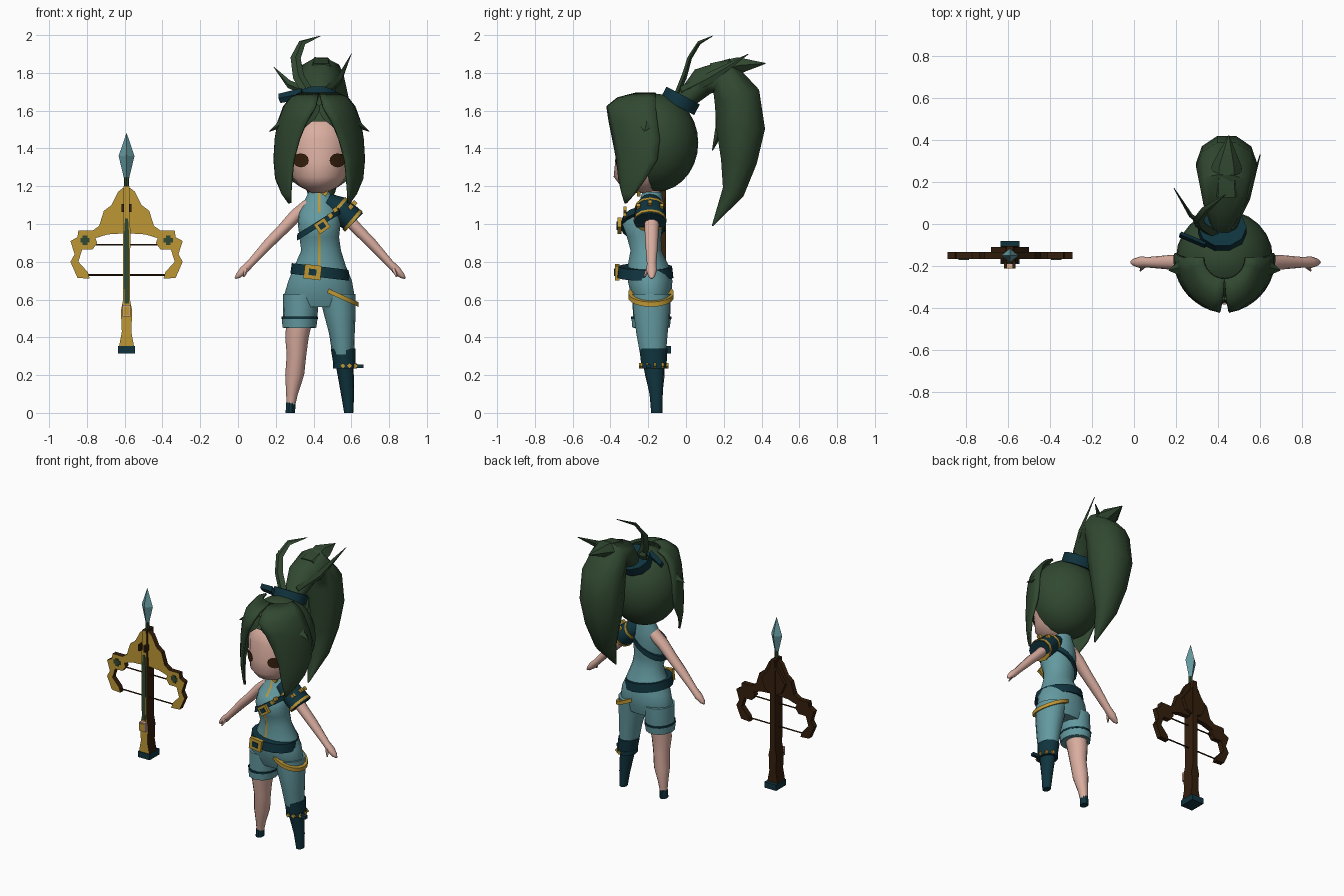
import bpy, bmesh, math
from mathutils import Vector

def material(name, rgb):
    m = bpy.data.materials.new(name)
    m.diffuse_color = (*rgb, 1)
    return m

GREEN = material("dark_green", (0.031, 0.066, 0.031))
SKIN = material("skin", (0.70, 0.42, 0.35))
BLUE = material("dusty_blue", (0.125, 0.32, 0.35))
TEAL = material("deep_teal", (0.005, 0.034, 0.048))
GOLD = material("gold", (0.51, 0.31, 0.036))
BROWN = material("dark_brown", (0.036, 0.014, 0.004))
CX = 0.43    # figure centre line
BX = -0.59   # crossbow centre line

def make(name, verts, faces, mat, angle=40, back=None):
    """Mesh object; with `back`, faces not turned to -y get that material."""
    bm = bmesh.new()
    vs = [bm.verts.new(v) for v in verts]
    for f in faces:
        bm.faces.new([vs[i] for i in f])
    bmesh.ops.recalc_face_normals(bm, faces=bm.faces)
    bm.normal_update()
    if back:
        for f in bm.faces:
            f.material_index = 0 if f.normal.y < -0.5 else 1
    me = bpy.data.meshes.new(name)
    bm.to_mesh(me)
    bm.free()
    me.materials.append(mat)
    if back:
        me.materials.append(back)
    me.shade_smooth()
    me.set_sharp_from_angle(angle=math.radians(angle))
    ob = bpy.data.objects.new(name, me)
    bpy.context.collection.objects.link(ob)
    return ob

def skin_rings(name, rings, mat, angle=40):
    n = len(rings[0])
    faces = [(k*n+i, k*n+(i+1) % n, (k+1)*n+(i+1) % n, (k+1)*n+i)
             for k in range(len(rings)-1) for i in range(n)]
    faces += [tuple(range(n)), tuple(range((len(rings)-1)*n, len(rings)*n))]
    return make(name, [v for r in rings for v in r], faces, mat, angle)

def loft(name, rows, mat, n=14, slope=0, angle=40):
    """Stack of level ellipses (z, cx, cy, rx, ry), sheared in z by slope."""
    rings = []
    for z, cx, cy, rx, ry in rows:
        a = [2*math.pi*i/n for i in range(n)]
        rings.append([(cx+rx*math.cos(t), cy+ry*math.sin(t), z+slope*rx*math.cos(t)) for t in a])
    return skin_rings(name, rings, mat, angle)

def tube(name, pts, mat, side=(1, 0, 0), n=8, angle=40):
    """Sweep along (x, y, z, a, b): a is the radius along side, b across it."""
    side, P, rings = Vector(side), [Vector(p[:3]) for p in pts], []
    for k, p in enumerate(pts):
        t = (P[min(k+1, len(P)-1)] - P[max(k-1, 0)]).normalized()
        u = (side - t*side.dot(t)).normalized()
        w = t.cross(u)
        rings.append([P[k] + u*p[3]*math.cos(2*math.pi*i/n) + w*p[4]*math.sin(2*math.pi*i/n)
                      for i in range(n)])
    return skin_rings(name, rings, mat, angle)

def prism(name, outline, y0, y1, mat, back=None):
    n = len(outline)
    verts = [(x, y, z) for y in (y0, y1) for x, z in outline]
    faces = [tuple(range(n)), tuple(range(n, 2*n))]
    faces += [(i, (i+1) % n, n+(i+1) % n, n+i) for i in range(n)]
    return make(name, verts, faces, mat, 30, back)

def mirrored(half, cx):
    return [(cx+x, z) for x, z in half] + [(cx-x, z) for x, z in reversed(half)]

def box(name, c, s, mat, turn=0, back=None):
    pts = [(-s[0], -s[2]), (s[0], -s[2]), (s[0], s[2]), (-s[0], s[2])]
    co, si = math.cos(turn), math.sin(turn)
    out = [(c[0]+x*co-z*si, c[2]+x*si+z*co) for x, z in pts]
    return prism(name, out, c[1]-s[1], c[1]+s[1], mat, back)

# ---- head
loft("face", [(1.165, CX, -.22, .04, .05), (1.2, CX, -.22, .105, .125), (1.25, CX, -.215, .145, .168),
              (1.33, CX, -.21, .165, .165), (1.45, CX, -.2, .17, .17), (1.57, CX, -.19, .13, .13)],
     SKIN, 20, angle=70)
loft("neck", [(1.08, CX, -.18, .045, .045), (1.25, CX, -.18, .045, .045)], SKIN, 10)
for s in (-1, 1):
    rim = [(s*.097+.042*math.cos(2*math.pi*i/12), 1.337+.037*math.sin(2*math.pi*i/12)) for i in range(12)]
    rim.append((s*.097, 1.337))
    rim.append((s*.145, 1.375))  # lash corner
    verts = [(CX+x, -.217-.165*math.sqrt(1-(x/.168)**2), z) for x, z in rim]
    lash = (1, 13, 2) if s > 0 else (4, 13, 5)
    make("eye", verts, [(i, (i+1) % 12, 12) for i in range(12)] + [lash], BROWN)

# ---- hair cap, open over the face
bm = bmesh.new()
bmesh.ops.create_uvsphere(bm, u_segments=24, v_segments=14, radius=1)
for v in bm.verts:
    v.co = Vector((CX+.23*v.co.x, -.16+.225*v.co.y, 1.43+.26*v.co.z))
cut = [f for f in bm.faces if f.calc_center_median().y < -.2 and f.calc_center_median().z < 1.54]
bmesh.ops.delete(bm, geom=cut, context='FACES')
me = bpy.data.meshes.new("hair_cap")
bm.to_mesh(me)
bm.free()
me.materials.append(GREEN)
me.shade_smooth()
bpy.context.collection.objects.link(bpy.data.objects.new("hair_cap", me))

# ---- side curtains of hair: (z, rx, ry, inner angle, outer angle)
rows = [(1.69, .10, .10, 0, 90), (1.665, .15, .20, 3, 90), (1.62, .185, .258, 6, 90),
        (1.54, .215, .256, 18, 92), (1.45, .23, .253, 27, 95), (1.34, .236, .25, 35, 92),
        (1.24, .232, .25, 39, 78), (1.16, .215, .25, 45, 64), (1.11, .2, .25, 50, 52)]
M = 7
for s in (-1, 1):
    verts = []
    for z, rx, ry, a0, a1 in rows:
        for j in range(M):
            t = math.radians(a0+(a1-a0)*j/(M-1))
            verts.append((CX+s*rx*math.sin(t), -.16-ry*math.cos(t), z))
    faces = [(k*M+j, k*M+j+1, (k+1)*M+j+1, (k+1)*M+j) for k in range(len(rows)-1) for j in range(M-1)]
    ob = make("hair_curtain", verts, faces, GREEN, 50)
    mod = ob.modifiers.new("thickness", 'SOLIDIFY')
    mod.thickness, mod.offset = .014, 0
    # flicked side spike and fringe lock
    tube("hair_spike", [(CX+s*.17, -.2, 1.59, .04, .02), (CX+s*.215, -.21, 1.52, .035, .016),
                        (CX+s*.265, -.22, 1.49, .002, .002)], GREEN, (0, 1, 0), 4)
    tube("fringe_lock", [(CX+s*.015, -.35, 1.63, .03, .015), (CX+s*.05, -.385, 1.575, .035, .015),
                         (CX+s*.105, -.385, 1.49, .003, .003)], GREEN, (1, 0, 0), 4)

# ---- ponytail, tie and wisps
tube("ponytail", [(.43, -.02, 1.64, .06, .05), (.43, .09, 1.755, .10, .08), (.435, .19, 1.785, .125, .105),
                  (.44, .27, 1.67, .145, .13), (.44, .29, 1.5, .145, .135), (.44, .28, 1.33, .12, .1),
                  (.44, .25, 1.17, .075, .062), (.44, .14, .99, .004, .004)], GREEN, n=10, angle=45)
tube("ponytail_flick", [(.44, .14, 1.8, .08, .06), (.44, .28, 1.84, .07, .05), (.45, .42, 1.85, .003, .003)],
     GREEN, n=6)
tube("ponytail_under_lock", [(.4, .2, 1.62, .07, .05), (.4, .18, 1.5, .06, .03), (.4, .14, 1.39, .003, .003)],
     GREEN, n=6)
tube("wisp_tall", [(.38, -.05, 1.68, .03, .015), (.32, -.01, 1.78, .03, .015), (.305, .02, 1.88, .027, .012),
                   (.34, .07, 1.96, .02, .01), (.435, .14, 1.995, .002, .002)], GREEN, n=4)
tube("wisp_left", [(.37, -.03, 1.7, .025, .012), (.27, .04, 1.74, .022, .01), (.19, .17, 1.83, .002, .002)],
     GREEN, (0, 0, 1), 4)
tube("wisp_right", [(.47, -.02, 1.7, .03, .012), (.54, .12, 1.77, .03, .012), (.6, .33, 1.9, .002, .002)],
     GREEN, (0, 0, 1), 4)
tube("hair_tie", [(.42, -.045, 1.624, .115, .105), (.42, -.015, 1.68, .115, .105)], TEAL, n=10)
tube("hair_tie_tail", [(.34, -.1, 1.69, .03, .015), (.22, -.05, 1.665, .025, .015)], TEAL, (0, 0, 1), 4)

# ---- torso and shorts
torso = [(.56, CX, -.18, .16, .09), (.62, CX, -.185, .187, .108), (.70, .435, -.19, .168, .12),
         (.78, .435, -.2, .135, .11), (.86, .44, -.212, .105, .083), (.93, CX, -.222, .105, .092),
         (1.0, CX, -.23, .113, .108), (1.06, CX, -.21, .108, .09), (1.11, CX, -.185, .085, .065),
         (1.17, CX, -.18, .055, .052)]
loft("torso", torso, BLUE, 18, angle=60)
loft("shorts_leg_left", [(.63, .335, -.182, .096, .105), (.53, .33, -.182, .092, .102),
                         (.45, .325, -.185, .085, .096)], BLUE)
loft("shorts_cuff", [(.452, .325, -.185, .09, .102), (.5, .327, -.184, .094, .107)], BLUE)
loft("cuff_line", [(.497, .327, -.184, .096, .109), (.509, .327, -.184, .096, .109)], TEAL)
loft("trouser_leg_right", [(.63, .525, -.182, .096, .105), (.53, .538, -.183, .085, .097),
                           (.42, .55, -.18, .068, .085), (.31, .557, -.175, .058, .07)], BLUE)
loft("bare_leg", [(.5, .328, -.18, .07, .08), (.4, .312, -.18, .062, .068), (.31, .31, -.175, .052, .056),
                  (.2, .3, -.165, .05, .052), (.1, .286, -.158, .031, .033), (.04, .28, -.155, .023, .026)],
     SKIN, 12)
loft("short_boot", [(0, .277, -.155, .025, .032), (.055, .28, -.155, .025, .028)], TEAL, 10)
loft("tall_boot", [(0, .586, -.155, .024, .03), (.1, .58, -.158, .035, .036), (.24, .566, -.17, .046, .056),
                   (.245, .565, -.17, .058, .068), (.34, .557, -.172, .066, .076)], TEAL, 14)
loft("boot_strap", [(.235, .566, -.17, .062, .072), (.262, .565, -.17, .062, .072)], TEAL)
box("boot_strap_end", (.635, -.2, .247), (.03, .012, .01), TEAL)
for i in range(6):
    t = math.radians(-100 + 35*i)
    box("boot_stud", (.565+.063*math.cos(t), -.17+.073*math.sin(t), .249), (.01, .006, .01), GOLD, .78)

# ---- front seam, collar, belts
for z0, z1 in ((.78, 1.0), (1.06, 1.17)):
    rr = [r for r in torso if z0 <= r[0] <= z1]
    verts = [(CX+dx, r[2]-r[4]-.004, r[0]) for r in rr for dx in (-.007, .007)]
    make("gold_seam", verts, [(2*i, 2*i+1, 2*i+3, 2*i+2) for i in range(len(rr)-1)], GOLD)
box("collar_clasp", (.465, -.25, 1.175), (.014, .01, .025), GOLD, -.5)
loft("belt", [(.718, .435, -.215, .158, .15), (.775, .435, -.215, .15, .143)], TEAL, 18, -.12)
box("belt_buckle", (.395, -.365, .745), (.045, .012, .038), GOLD, -.12)
box("belt_buckle_centre", (.395, -.379, .745), (.02, .003, .017), TEAL, -.12)
loft("hip_strap", [(.612, .525, -.185, .112, .122), (.637, .525, -.185, .112, .122)], GOLD, 18, -.45)
loft("chest_strap", [(.985, CX, -.228, .118, .119), (1.02, CX, -.225, .116, .114)], TEAL, 18, .62)
box("chest_buckle", (.445, -.352, .99), (.034, .01, .03), GOLD, .6)
box("chest_buckle_centre", (.445, -.364, .99), (.017, .003, .015), TEAL, .6)
for x, z in ((.49, 1.045), (.515, 1.075)):
    box("chest_stud", (x, -.322, z), (.012, .008, .012), GOLD, .6)

# ---- arms and shoulder guard
arm = [(.06, 1.10, .045), (.13, 1.045, .042), (.2, .97, .037), (.27, .9, .034), (.37, .79, .025),
       (.405, .755, .028), (.435, .725, .018), (.45, .712, .005)]
for s in (-1, 1):
    tube("arm", [(.435+s*d, -.182, z, r, r*.85) for d, z, r in arm], SKIN, (0, 1, 0), 10, 60)
    tube("thumb", [(.435+s*.39, -.2, .76, .014, .014), (.435+s*.405, -.222, .72, .004, .004)], SKIN, (1, 0, 0), 5)
guard = [(.47, -.19, 1.12, .055, .045), (.53, -.19, 1.085, .078, .066),
         (.59, -.19, 1.035, .085, .068), (.615, -.19, 1.01, .085, .066)]
tube("shoulder_guard", guard, TEAL, (0, 1, 0), 12)
for k, (x, z, a, b) in enumerate(((.522, 1.09, .081, .069), (.6, 1.024, .088, .071))):
    tube("guard_trim", [(x, -.19, z, a, b), (x+.013, -.19, z-.011, a, b)], GOLD, (0, 1, 0), 12)
for t in (-50, 0, 50):  # studs between the trims
    a = math.radians(t)
    box("guard_stud", (.565+.05*math.cos(a), -.19+.08*math.sin(a), 1.06+.05*math.cos(a)),
        (.012, .01, .012), GOLD, .78)

# ---- crossbow
limbs = [(.02, 1.19), (.045, 1.17), (.08, 1.10), (.12, 1.07), (.145, .99), (.18, .965), (.255, .965),
         (.26, .93), (.297, .91), (.275, .84), (.297, .80), (.26, .715), (.195, .71), (.205, .745),
         (.255, .80), (.235, .865), (.18, .865), (.155, .90), (.165, .925), (.10, .945), (.02, .95)]
prism("bow_limbs", mirrored(limbs, BX), -.167, -.132, GOLD, BROWN)
prism("bow_back_block", mirrored([(.02, 1.15), (.09, 1.05), (.06, .98), (.02, .96)], BX), -.133, -.11, BROWN)
stock = [(.016, 1.2), (.02, .95), (.018, .6), (.03, .54), (.025, .43), (.04, .35)]
prism("stock", mirrored(stock, BX), -.185, -.105, GOLD, BROWN)
prism("stock_groove", mirrored([(.008, 1.03), (.013, .95), (.012, .58)], BX), -.19, -.184, GREEN)
box("butt_plate", (BX, -.135, .335), (.045, .055, .02), TEAL)
box("trigger", (BX, -.195, .54), (.022, .012, .03), SKIN)
box("trigger_face", (BX, -.208, .54), (.016, .003, .024), GOLD)
for s in (-1, 1):
    box("sight_pin", (BX+s*.02, -.192, 1.085), (.007, .02, .022), BROWN)
    for w, h in ((.025, .012), (.012, .025)):
        box("limb_gem", (BX+s*.22, -.168, .915), (w, .004, h), GREEN)
for z, w in ((.89, .17), (.73, .25)):
    tube("string", [(BX-w, -.15, z, .005, .005), (BX+w, -.15, z, .005, .005)], BROWN, (0, 0, 1), 6)
loft("bolt_shaft", [(1.17, BX, -.15, .013, .013), (1.25, BX, -.15, .013, .013)], GREEN, 8)
loft("bolt_head", [(1.235, BX, -.15, .012, .012), (1.36, BX, -.15, .042, .034), (1.48, BX, -.15, .001, .001)],
     BLUE, 4, angle=20)
loft("bolt_head_inlay", [(1.29, BX, -.15, .002, .022), (1.36, BX, -.15, .016, .037), (1.42, BX, -.15, .002, .02)],
     SKIN, 4, angle=20)
